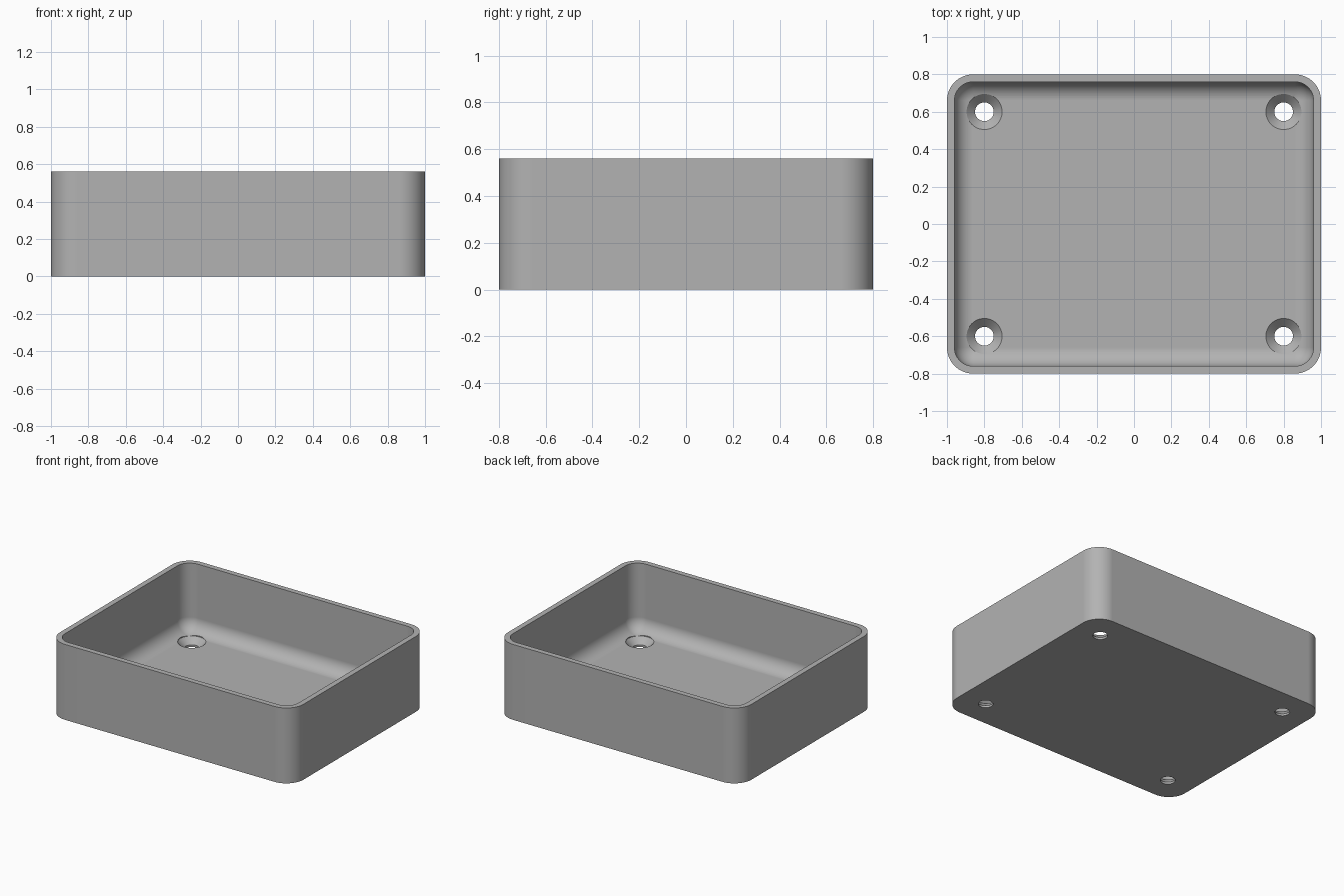
import bpy
import bmesh
from math import sin, cos, pi

cube = bpy.data.objects.get("Cube")
if cube:
    bpy.data.objects.remove(cube, do_unlink=True)

# Main dimensions
HALF_X, HALF_Y, HEIGHT = 1.0, 0.8, 0.56
WALL, FLOOR = 0.04, 0.06
CORNER, FILLET = 0.14, 0.10
CORNER_STEPS, FILLET_STEPS, HOLE_SIDES = 16, 12, 48

grey = bpy.data.materials.new("plain_grey")
grey.use_nodes = True
colour = (0.45, 0.45, 0.45, 1)
grey.diffuse_color = colour
grey.node_tree.nodes["Principled BSDF"].inputs["Base Color"].default_value = colour


def make_object(name, bm):
    bmesh.ops.remove_doubles(bm, verts=bm.verts, dist=1e-5)
    bmesh.ops.recalc_face_normals(bm, faces=bm.faces)
    mesh = bpy.data.meshes.new(name)
    bm.to_mesh(mesh)
    bm.free()
    mesh.materials.append(grey)
    obj = bpy.data.objects.new(name, mesh)
    bpy.context.collection.objects.link(obj)
    return obj


def rounded_ring(bm, inset, z):
    """Rounded rectangle, concentric with the outer wall."""
    r = CORNER - inset
    ring = []
    for k, (sx, sy) in enumerate([(1, 1), (-1, 1), (-1, -1), (1, -1)]):
        for i in range(CORNER_STEPS + 1):
            a = pi / 2 * (k + i / CORNER_STEPS)
            ring.append(bm.verts.new((sx * (HALF_X - CORNER) + r * cos(a),
                                      sy * (HALF_Y - CORNER) + r * sin(a), z)))
    return ring


def round_ring(bm, r, z, x, y):
    steps = [2 * pi * i / HOLE_SIDES for i in range(HOLE_SIDES)]
    return [bm.verts.new((x + r * cos(a), y + r * sin(a), z)) for a in steps]


def skin(bm, rings):
    """Join successive rings and cap both ends."""
    for a, b in zip(rings, rings[1:]):
        for i in range(len(a)):
            j = (i + 1) % len(a)
            bm.faces.new((a[i], a[j], b[j], b[i]))
    bm.faces.new(rings[0])
    bm.faces.new(rings[-1])


# Tray: outer wall, rim, inner wall, filleted floor
bm = bmesh.new()
rings = [rounded_ring(bm, 0, 0), rounded_ring(bm, 0, HEIGHT), rounded_ring(bm, WALL, HEIGHT)]
for i in range(FILLET_STEPS + 1):
    a = pi / 2 * i / FILLET_STEPS
    rings.append(rounded_ring(bm, WALL + FILLET * (1 - cos(a)),
                              FLOOR + FILLET * (1 - sin(a))))
skin(bm, rings)
tray = make_object("tray", bm)

# Countersunk screw holes in the four corners
bm = bmesh.new()
for x in (-0.8, 0.8):
    for y in (-0.6, 0.6):
        profile = [(0.05, -0.1), (0.05, 0.015), (0.095, FLOOR), (0.095, 0.2)]
        skin(bm, [round_ring(bm, r, z, x, y) for r, z in profile])
cutter = make_object("screw_hole_cutter", bm)
cutter.hide_render = True

bpy.ops.object.select_all(action="DESELECT")
bpy.context.view_layer.objects.active = tray
tray.select_set(True)
cut = tray.modifiers.new("screw_holes", "BOOLEAN")
cut.operation = "DIFFERENCE"
cut.solver = "EXACT"
cut.object = cutter
bpy.ops.object.modifier_apply(modifier=cut.name)
bpy.data.objects.remove(cutter, do_unlink=True)

# Smooth rounds, crisp rim and flat floor
bpy.ops.object.shade_smooth_by_angle(angle=pi / 6)
normals = tray.modifiers.new("flat_floor_normals", "WEIGHTED_NORMAL")
normals.keep_sharp = True
